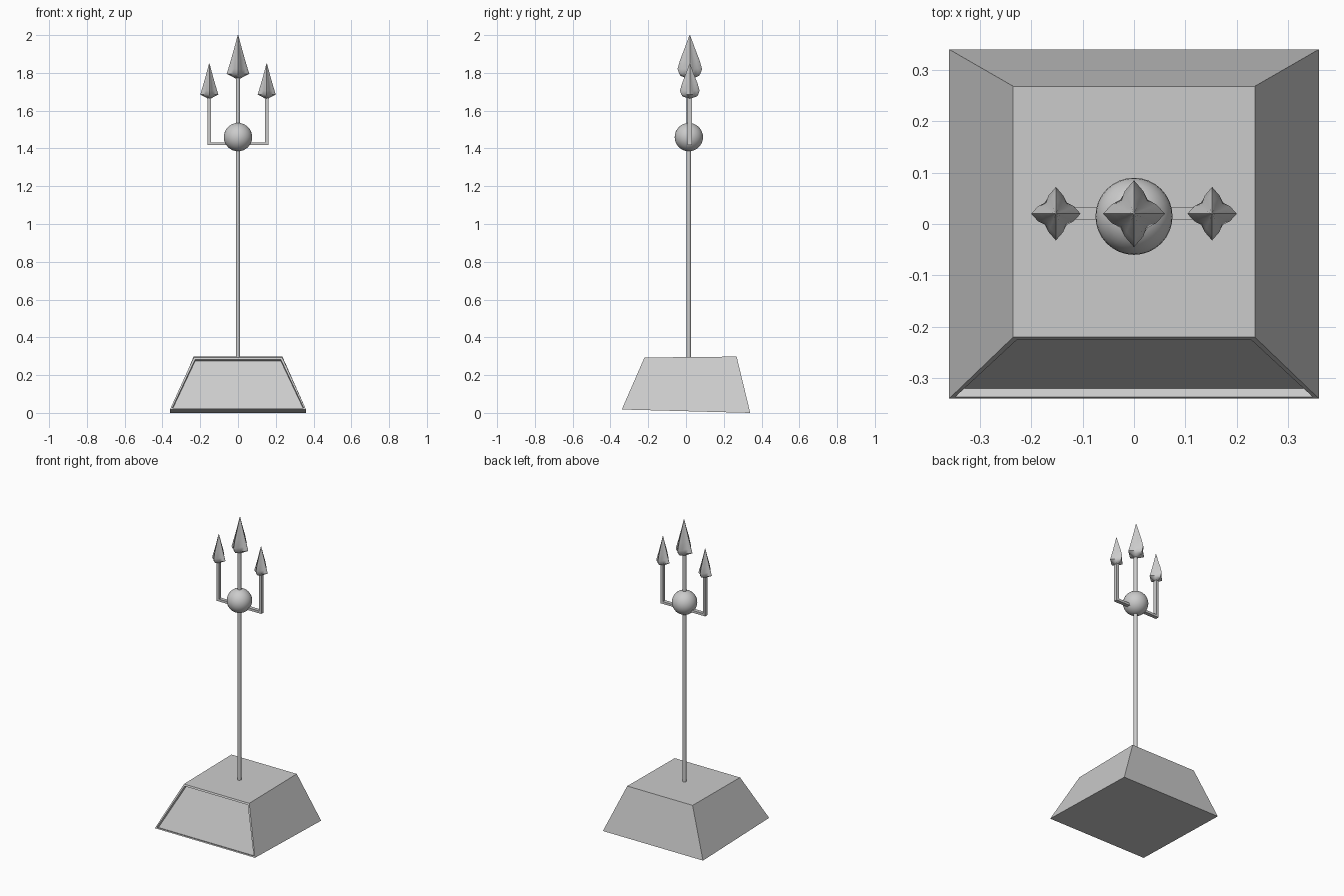
import bpy, bmesh, math
from mathutils import Vector

if "Cube" in bpy.data.objects:
    bpy.data.objects.remove(bpy.data.objects["Cube"])


def finish(bm, name, smooth=None):
    bmesh.ops.recalc_face_normals(bm, faces=bm.faces)
    mesh = bpy.data.meshes.new(name)
    bm.to_mesh(mesh)
    bm.free()
    ob = bpy.data.objects.new(name, mesh)
    bpy.context.collection.objects.link(ob)
    if smooth:
        bpy.ops.object.select_all(action='DESELECT')
        ob.select_set(True)
        bpy.context.view_layer.objects.active = ob
        bpy.ops.object.shade_smooth_by_angle(angle=math.radians(smooth))
    return ob


def loft(bm, rings):
    loops = [[bm.verts.new(p) for p in ring] for ring in rings]
    for a, b in zip(loops, loops[1:]):
        n = len(a)
        for i in range(n):
            bm.faces.new((a[i], a[(i + 1) % n], b[(i + 1) % n], b[i]))
    bm.faces.new(loops[0])
    bm.faces.new(loops[-1])


# Tapered plinth, slightly skewed, with a recessed front panel
bm = bmesh.new()
loft(bm, [
    [(-.36, -.34, .018), (.36, -.34, .018), (.36, .34, 0), (-.36, .34, 0)],
    [(-.235, -.22, .293), (.235, -.22, .293), (.235, .268, .298), (-.235, .268, .298)],
])
bmesh.ops.recalc_face_normals(bm, faces=bm.faces)
front = min(bm.faces, key=lambda f: f.calc_center_median().y)
bmesh.ops.inset_individual(bm, faces=[front], thickness=.014)
bmesh.ops.inset_individual(bm, faces=[front], thickness=.001, depth=-.018)
finish(bm, "plinth")

# Shaft
bm = bmesh.new()
loft(bm, [[(.012 * math.cos(i * math.pi / 4 + math.pi / 8),
            .015 + .012 * math.sin(i * math.pi / 4 + math.pi / 8), z)
           for i in range(8)] for z in (.28, 1.82)])
finish(bm, "shaft", 50)

# Ball joint
bm = bmesh.new()
bmesh.ops.create_uvsphere(bm, u_segments=32, v_segments=16, radius=.075)
bmesh.ops.translate(bm, verts=bm.verts, vec=Vector((0, .015, 1.46)))
finish(bm, "ball", 40)

# U-shaped fork carrying the side prongs
outline = [(-.161, 1.417), (.161, 1.417), (.161, 1.70), (.144, 1.70),
           (.144, 1.432), (-.144, 1.432), (-.144, 1.70), (-.161, 1.70)]
bm = bmesh.new()
loft(bm, [[(x, y, z) for x, z in outline] for y in (.009, .033)])
finish(bm, "fork")


# Four-finned spearheads: (height fraction, x fin, y fin, valley)
PROFILE = [(0, .012, .012, .012), (.06, .038, .048, .024), (.11, .060, .056, .038),
           (.22, .052, .065, .035), (.42, .038, .052, .027), (.7, .020, .027, .014),
           (1, .0015, .0015, .0015)]


def spearhead(name, x, y, z0, z1, s):
    rings = []
    for t, rx, ry, v in PROFILE:
        ring = []
        for i in range(16):
            a = i * math.pi / 8
            fin = rx if abs(math.cos(a)) > abs(math.sin(a)) else ry
            # radius follows a soft star between fin tip and valley
            k = abs(math.cos(2 * a)) ** 2.5
            r = s * (v + (fin - v) * k)
            ring.append((x + r * math.cos(a), y + r * math.sin(a), z0 + t * (z1 - z0)))
        rings.append(ring)
    bm = bmesh.new()
    loft(bm, rings)
    finish(bm, name, 50)


spearhead("centre_spearhead", 0, .02, 1.77, 2.0, 1)
for side, label in ((-1, "left"), (1, "right")):
    spearhead(label + "_spearhead", side * .152, .02, 1.665, 1.85, .8)
